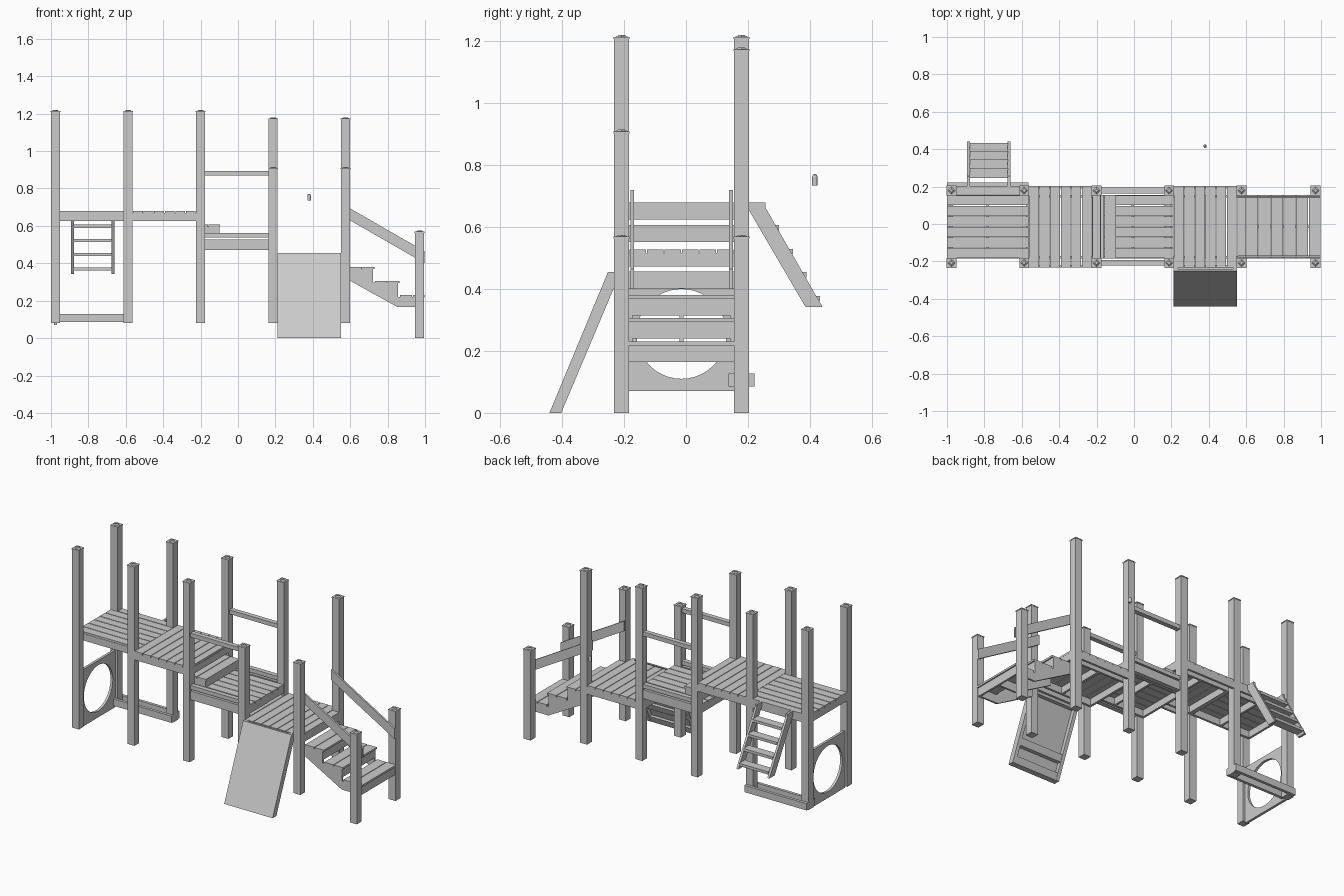
import bpy, bmesh, math
from mathutils import Matrix, Vector

if "Cube" in bpy.data.objects:
    bpy.data.objects.remove(bpy.data.objects["Cube"])


def finish(bm, name):
    bmesh.ops.recalc_face_normals(bm, faces=bm.faces)
    me = bpy.data.meshes.new(name)
    bm.to_mesh(me)
    bm.free()
    ob = bpy.data.objects.new(name, me)
    bpy.context.collection.objects.link(ob)
    return ob


def add_box(bm, x0, x1, y0, y1, z0, z1):
    m = Matrix.Translation(((x0 + x1) / 2, (y0 + y1) / 2, (z0 + z1) / 2)) @ \
        Matrix.Diagonal((x1 - x0, y1 - y0, z1 - z0, 1))
    bmesh.ops.create_cube(bm, size=1, matrix=m)


def boxes(name, items):
    bm = bmesh.new()
    for b in items:
        add_box(bm, *b)
    return finish(bm, name)


def prism(name, pts, axis, a, b):
    """Extrude a 2D profile: axis 'x' takes (y, z) points, 'y' takes (x, z)."""
    bm = bmesh.new()
    put = (lambda p, t: (t, p[0], p[1])) if axis == 'x' else (lambda p, t: (p[0], t, p[1]))
    f = bm.faces.new([bm.verts.new(put(p, a)) for p in pts])
    r = bmesh.ops.extrude_face_region(bm, geom=[f])
    d = Vector((b - a, 0, 0)) if axis == 'x' else Vector((0, b - a, 0))
    bmesh.ops.translate(bm, vec=d, verts=[v for v in r['geom'] if isinstance(v, bmesh.types.BMVert)])
    return finish(bm, name)


FY, BY, H = -0.208, 0.179, 0.024      # post rows and half width
IN0, IN1 = FY + H, BY - H             # inner faces of posts
OUT0, OUT1 = FY - H, BY + H           # outer faces of posts


# Posts with shallow caps
def post(x, y, z0, z1):
    bm = bmesh.new()
    add_box(bm, x - H, x + H, y - H, y + H, z0, z1 - 0.012)
    add_box(bm, x - H - .002, x + H + .002, y - H - .002, y + H + .002, z1 - 0.012, z1 - 0.006)
    bmesh.ops.create_cone(bm, cap_ends=True, segments=4, radius1=0.02, radius2=0.01, depth=0.006,
                          matrix=Matrix.Translation((x, y, z1 - 0.003)))
    finish(bm, "post")


for x, z0, front, back in [(-.976, .08, 1.22, 1.22), (-.587, .08, 1.22, 1.22), (-.2, .08, 1.22, 1.22),
                           (.188, .08, .915, 1.18), (.575, .08, .915, 1.18), (.971, 0, .575, .575)]:
    post(x, FY, z0, front)
    post(x, BY, z0, back)


# Decks: planks on a frame of aprons and joists
def planks(x0, x1, y0, y1, top, n, along, gap=0.004, t=0.012):
    out = []
    for i in range(n):
        if along == 'x':
            w = (y1 - y0) / n
            out.append((x0, x1, y0 + i * w + gap / 2, y0 + (i + 1) * w - gap / 2, top - t, top))
        else:
            w = (x1 - x0) / n
            out.append((x0 + i * w + gap / 2, x0 + (i + 1) * w - gap / 2, y0, y1, top - t, top))
    return out


def frame(x0, x1, y0, y1, top, joists=1, t=0.014, drop=0.055):
    z0, z1 = top - drop, top - 0.012
    out = [(x0, x1, y0, y0 + t, z0, z1), (x0, x1, y1 - t, y1, z0, z1)]
    for i in range(joists + 2):
        x = x0 + (x1 - x0 - t) * i / (joists + 1)
        out.append((x, x + t, y0 + t, y1 - t, z0, z1))
    return out


boxes("end_deck", planks(-1, -.563, IN0, IN1, .68, 6, 'x') + frame(-1, -.563, IN0, IN1, .68)
      + [(-.952, -.611, IN1 + .003, OUT1, .668, .68), (-.952, -.611, OUT1 - .014, OUT1, .625, .668)])
boxes("upper_deck", planks(-.563, -.224, OUT0, OUT1, .68, 6, 'y') + frame(-.563, -.176, IN0, IN1, .68)
      + [(-.563, -.224, OUT0, OUT0 + .014, .625, .668), (-.563, -.224, OUT1 - .014, OUT1, .625, .668),
         (-.222, -.178, IN0, IN1, .668, .68)])
boxes("step_between_decks", planks(-.224, -.095, IN0, IN1, .607, 2, 'y')
      + frame(-.224, -.1, IN0, IN1, .607, 0))
boxes("bridge_deck", planks(-.224, .21, IN0, IN1, .528, 6, 'x') + frame(-.224, .21, IN0, IN1, .528))
boxes("lower_deck", planks(.212, .551, OUT0, OUT1, .456, 6, 'y') + frame(.164, .599, IN0, IN1, .456)
      + [(.212, .551, OUT0, OUT0 + .014, .4, .444), (.212, .551, OUT1 - .014, OUT1, .4, .444),
         (.166, .21, IN0, IN1, .444, .456), (.553, .6, IN0, IN1, .444, .456)])

# Bridge rails on both sides
for y in (FY, BY):
    boxes("bridge_rails", [(-.18, .168, y - .015, y + .015, .868, .894),
                           (-.18, .168, y - .015, y + .015, .538, .563),
                           (-.18, .168, y - .015, y + .015, .472, .528)])

# Sill beams either side of the two back posts
boxes("sill_beams", [(-1, -.563, OUT1, OUT1 + .018, .085, .128),
                     (-1, -.563, IN1 - .018, IN1, .085, .128)])

# End panel with a round opening, built as a ring between circle and rectangle
bm = bmesh.new()
N, cy, cz, r = 40, (IN0 + IN1) / 2, .255, .145
hy, lo, hi = (IN1 - IN0) / 2, .07 - cz, .43 - cz
angs = sorted([2 * math.pi * i / N for i in range(N)]
              + [math.atan2(v, u) % (2 * math.pi) for u in (-hy, hy) for v in (lo, hi)])
inner, outer = [], []
for a in angs:
    c, s = math.cos(a), math.sin(a)
    k = min(hy / max(abs(c), 1e-6), (hi if s > 0 else -lo) / max(abs(s), 1e-6))
    inner.append(bm.verts.new((-.984, cy + r * c, cz + r * s)))
    outer.append(bm.verts.new((-.984, cy + k * c, cz + k * s)))
n = len(angs)
fs = [bm.faces.new((inner[i], outer[i], outer[(i + 1) % n], inner[(i + 1) % n])) for i in range(n)]
ext = bmesh.ops.extrude_face_region(bm, geom=fs)
bmesh.ops.translate(bm, vec=(.016, 0, 0), verts=[v for v in ext['geom'] if isinstance(v, bmesh.types.BMVert)])
finish(bm, "round_window_panel")

# Stairs: saw-tooth stringers, two-plank treads, riser boards
saw = [(.6, .37), (.722, .37), (.722, .296), (.856, .296), (.856, .22), (.99, .22), (.99, .165),
       (.855, .165), (.6, .306)]
for y in (IN0, cy - .006, IN1 - .012):
    prism("stair_stringer", saw, 'y', y, y + .012)
steps = []
for x1, z in ((.732, .381), (.866, .306), (1.0, .23)):
    steps += planks(x1 - .135, x1, IN0, IN1, z, 2, 'y')
    steps.append((x1 - .022, x1 - .01, IN0 + .012, IN1 - .012, z - .066, z - .012))
boxes("stair_treads", steps)

# Sloping handrails inside the posts
for y in (IN0 + .004, IN1 - .016):
    prism("stair_handrail", [(.553, .72), (.998, .464), (.998, .4), (.553, .656)], 'y', y, y + .012)

# Climbing ramp: sheet on a frame of rails
def ramp(y_off, depth):
    # slanted slab profile, horizontal depth measured along y
    a, b = -.441 + y_off, -.252 + y_off
    return [(a, 0), (a + depth, 0), (b + depth, .455), (b, .455)]


prism("ramp_sheet", ramp(0, .012), 'x', .212, .551)
for x in (.212, .529):
    prism("ramp_side_rail", [(-.429, 0), (-.403, 0), (-.232, .405), (-.232, .455), (-.24, .455)], 'x', x, x + .022)
for z in (0, .1, .39):
    y = -.429 + z * .189 / .455
    prism("ramp_cross_rail", [(y, z), (y + .024, z), (y + .041, z + .04), (y + .0166, z + .04)], 'x', .234, .529)

# Ladder at the back of the end deck
side = [(OUT1, .68), (.256, .68), (.256, .664), (.441, .342), (.386, .342), (OUT1, .655)]
for x in (-.892, -.675):
    prism("ladder_side", side, 'x', x, x + .014)
boxes("ladder_treads", [(-.878, -.675, y - .055, y, z - .017, z)
                        for y, z in ((.3, .606), (.345, .53), (.389, .455), (.433, .378))])

# Small separate domed peg
bm = bmesh.new()
prof = [(0, .735), (.009, .735), (.009, .762), (.006, .769), (0, .772)]
vs = [bm.verts.new((p, 0, z)) for p, z in prof]
es = [bm.edges.new(e) for e in zip(vs, vs[1:])]
bmesh.ops.spin(bm, geom=vs + es, cent=(0, 0, 0), axis=(0, 0, 1), angle=2 * math.pi, steps=12)
bmesh.ops.remove_doubles(bm, verts=bm.verts, dist=1e-5)
bmesh.ops.translate(bm, vec=(.38, .416, 0), verts=bm.verts)
finish(bm, "domed_peg")
